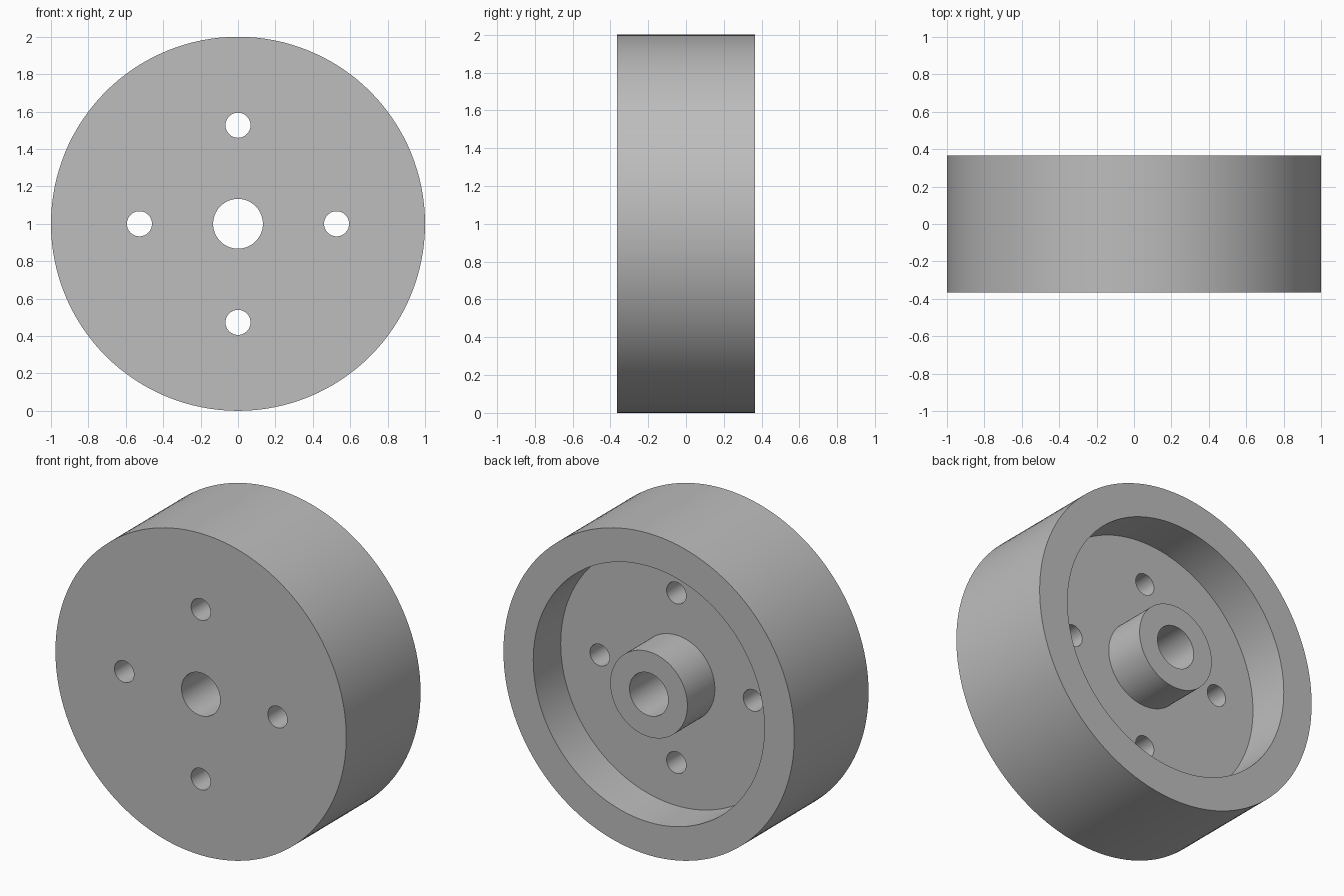
import bpy
import bmesh
from math import cos, sin, pi
from mathutils import Matrix

if "Cube" in bpy.data.objects:
    bpy.data.objects.remove(bpy.data.objects["Cube"], do_unlink=True)

RADIUS = 1.0
HALF = 0.365          # half the wheel's width
FLOOR = HALF - 0.27   # bottom of the rear recess
RECESS, HUB, BORE = 0.795, 0.265, 0.133
HOLE, HOLE_RING = 0.067, 0.527
SEGMENTS = 128

# Plain grey
grey = bpy.data.materials.new("plain grey")
grey.use_nodes = True
colour = (0.51, 0.51, 0.51, 1)
grey.diffuse_color = colour
grey.node_tree.nodes["Principled BSDF"].inputs["Base Color"].default_value = colour


def add_object(name, bm):
    bmesh.ops.recalc_face_normals(bm, faces=bm.faces)
    mesh = bpy.data.meshes.new(name)
    bm.to_mesh(mesh)
    bm.free()
    mesh.materials.append(grey)
    obj = bpy.data.objects.new(name, mesh)
    bpy.context.collection.objects.link(obj)
    return obj


def lathe(name, profile):
    """Turn a closed (radius, y) profile around the y axis at wheel height."""
    bm = bmesh.new()
    rings = []
    for i in range(SEGMENTS):
        a = 2 * pi * i / SEGMENTS
        rings.append([bm.verts.new((r * cos(a), y, RADIUS + r * sin(a))) for r, y in profile])
    n = len(profile)
    for i, ring in enumerate(rings):
        following = rings[(i + 1) % SEGMENTS]
        for j in range(n):
            k = (j + 1) % n
            bm.faces.new((ring[j], ring[k], following[k], following[j]))
    return add_object(name, bm)


# Wheel body: flat front, recessed back with a flush hub and a through bore
wheel = lathe("wheel_body", [
    (BORE, -HALF), (RADIUS, -HALF), (RADIUS, HALF), (RECESS, HALF),
    (RECESS, FLOOR), (HUB, FLOOR), (HUB, HALF), (BORE, HALF)])

# Four bolt holes around the hub
bm = bmesh.new()
for i in range(4):
    a = i * pi / 2
    place = Matrix.Translation((HOLE_RING * cos(a), 0, RADIUS + HOLE_RING * sin(a)))
    bmesh.ops.create_cone(bm, cap_ends=True, segments=48, radius1=HOLE, radius2=HOLE,
                          depth=2, matrix=place @ Matrix.Rotation(pi / 2, 4, "X"))
cutter = add_object("bolt_hole_cutter", bm)
cutter.hide_render = True

cut = wheel.modifiers.new("bolt holes", "BOOLEAN")
cut.operation = "DIFFERENCE"
cut.solver = "EXACT"
cut.object = cutter

# Apply the holes, then smooth the round walls and keep the rims sharp
bpy.ops.object.select_all(action="DESELECT")
wheel.select_set(True)
bpy.context.view_layer.objects.active = wheel
bpy.ops.object.modifier_apply(modifier=cut.name)
bpy.data.objects.remove(cutter, do_unlink=True)
bpy.ops.object.shade_smooth_by_angle(angle=pi / 6)
